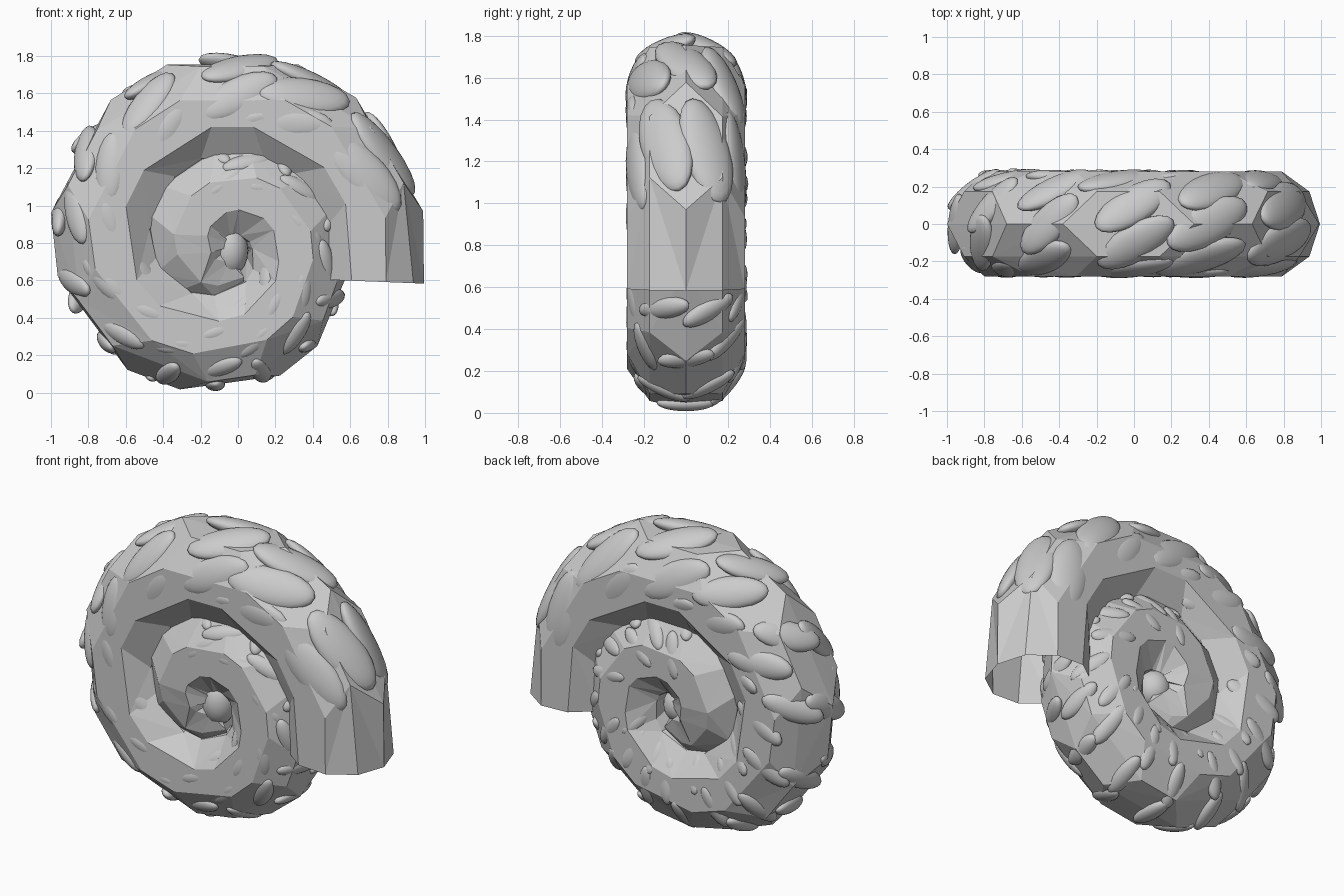
import bpy, bmesh, math, random
from mathutils import Vector, Matrix

random.seed(4)
old = bpy.data.objects.get("Cube")
if old:
    bpy.data.objects.remove(old)

# Single shell colour
shell = bpy.data.materials.new("shell_grey")
shell.use_nodes = True
grey = (0.6, 0.6, 0.6, 1)
shell.diffuse_color = grey
shell.node_tree.nodes["Principled BSDF"].inputs["Base Color"].default_value = grey

CENTRE = Vector((-0.03, 0, 0.79))
SIDE = Vector((0, 1, 0))
SIDES = 10
START, END = -15, 645
# Along the spiral: (angle in degrees, distance of tube centre from the axis)
PATH = [(-15, .755), (20, .735), (110, .73), (170, .69), (225, .59), (255, .515), (340, .355),
        (450, .275), (540, .22), (600, .18), (645, .13)]
# Along the spiral: (angle in degrees, tube radius)
TUBE = [(-15, .295), (540, .295), (645, .17)]


def along_spiral(knots, angle):
    for (a, r), (b, s) in zip(knots, knots[1:]):
        if angle <= b:
            return r + (s - r) * (angle - a) / (b - a)
    return knots[-1][1]


def frame(angle):
    """Tube centre, outward direction and inward-winding tangent."""
    t = math.radians(angle)
    out = Vector((math.cos(t), 0, math.sin(t)))
    tangent = Vector((-math.sin(t), 0, math.cos(t)))
    return CENTRE + out * along_spiral(PATH, angle), out, tangent


def add_object(name, bm):
    mesh = bpy.data.meshes.new(name)
    bm.to_mesh(mesh)
    bm.free()
    mesh.materials.append(shell)
    obj = bpy.data.objects.new(name, mesh)
    bpy.context.collection.objects.link(obj)


# Faceted coiled tube, open at the mouth, with zigzag rings
bm = bmesh.new()
rings = []
for n, angle in enumerate(range(START, END + 1, 30)):
    ring = []
    for i in range(SIDES):
        zigzag = 0 if n == 0 else 5 * (-1) ** (i + n)
        mid, out, tangent = frame(angle + zigzag)
        if n == 0:
            # The mouth is cut level
            out = Vector((1, 0, -0.04))
        a = math.tau * i / SIDES
        ring.append(bm.verts.new(mid + (out * math.cos(a) + SIDE * math.sin(a))
                                 * along_spiral(TUBE, angle)))
    rings.append(ring)
for n, (ra, rb) in enumerate(zip(rings, rings[1:])):
    for i in range(SIDES):
        j = (i + 1) % SIDES
        quad = [ra[i], ra[j], rb[j], rb[i]]
        if (n + i) % 2:
            quad = quad[1:] + quad[:1]
        bm.faces.new((quad[0], quad[1], quad[2]))
        bm.faces.new((quad[0], quad[2], quad[3]))
bm.faces.new(rings[-1])
bmesh.ops.recalc_face_normals(bm, faces=bm.faces)
add_object("coiled_shell", bm)


def add_bump(bm, place, along, normal, size):
    """Smooth ellipsoid lying on the surface."""
    across = normal.cross(along).normalized()
    turn = Matrix((along, across, normal)).transposed().to_4x4()
    bmesh.ops.create_uvsphere(bm, u_segments=20, v_segments=12, radius=1,
                              matrix=Matrix.Translation(place) @ turn @ Matrix.Diagonal((*size, 1)))


# Rows of slanted low bumps that shrink and turn crosswise towards the centre
bm = bmesh.new()
angle = 32
row = 0
while angle < 480:
    inner = min(1, (angle - 32) / 200)
    # The inner coil shows only its outer flanks
    reach = 125 if angle < 330 else 85
    for k in range(6):
        degrees = -125 + 50 * k + 25 * (row % 2)
        if abs(degrees) > reach:
            continue
        # Bumps on the front flank stay nearly in line with the coil
        steepest = 28 if degrees < -40 else 115
        tilt = math.radians(min(steepest, 15 + 0.32 * (angle - 32)))
        around = math.radians(degrees)
        mid, out, tangent = frame(angle + random.uniform(-4, 4))
        normal = out * math.cos(around) + SIDE * math.sin(around)
        ring_dir = SIDE * math.cos(around) - out * math.sin(around)
        along = tangent * math.cos(tilt) - ring_dir * math.sin(tilt)
        size = (0.28 - 0.14 * inner, 0.125 - 0.07 * inner, 0.06 - 0.02 * inner)
        sink = size[2] + 0.008
        add_bump(bm, mid + normal * (along_spiral(TUBE, angle) - sink), along, normal, size)
    angle += 30 - 8 * inner
    row += 1
for f in bm.faces:
    f.smooth = True
add_object("shell_bumps", bm)

# Smooth core bulbs in the middle of the coil, one on each side
bm = bmesh.new()
for y, tall in ((-0.12, 0.14), (0.11, 0.11)):
    add_bump(bm, Vector((-0.045, y, 0.76)), Vector((0, 0, 1)), SIDE, (tall, 0.1, 0.1))
for f in bm.faces:
    f.smooth = True
add_object("core_bulbs", bm)
